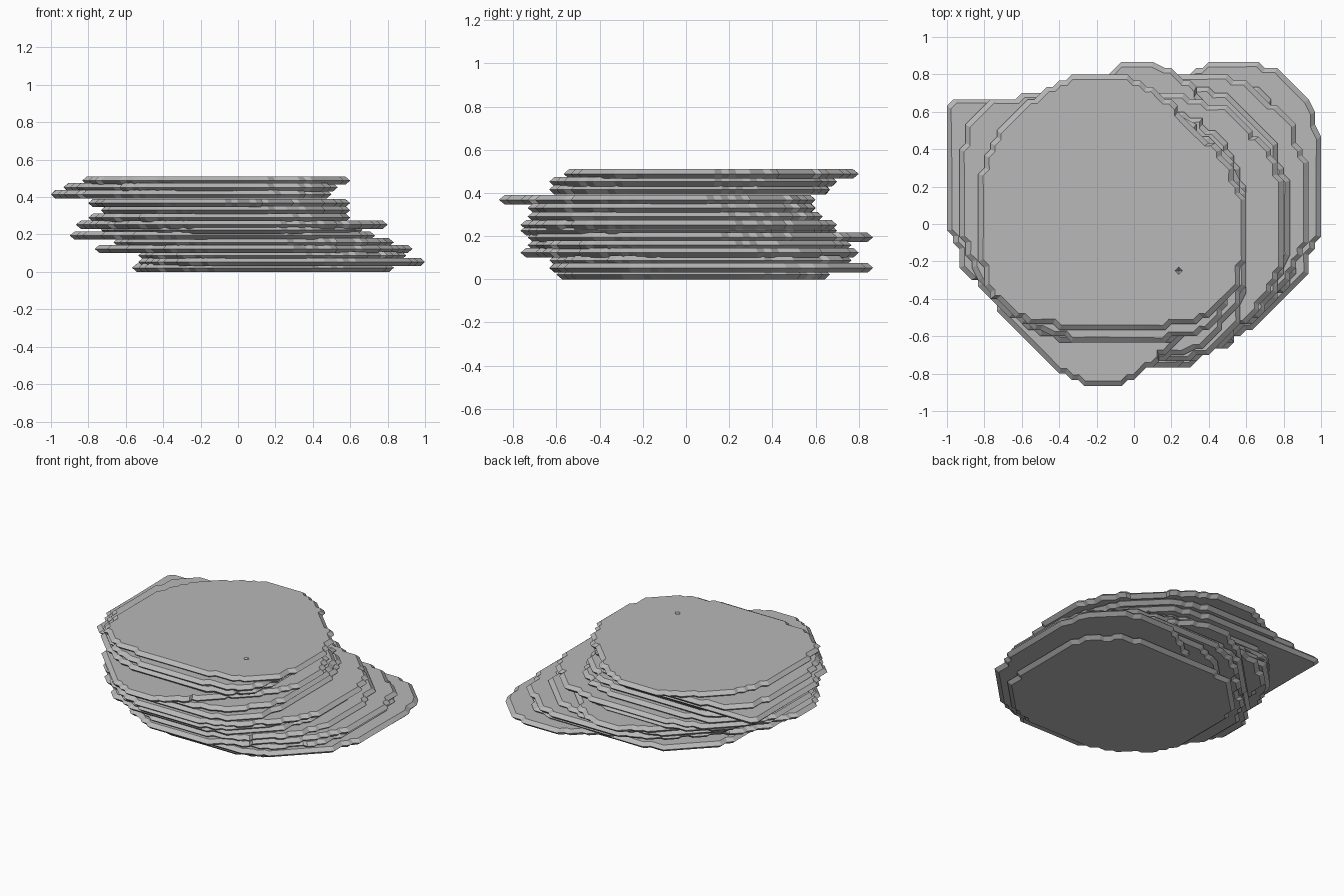
import bpy
import math
from mathutils import Vector

default_cube = bpy.data.objects.get("Cube")
if default_cube:
    bpy.data.objects.remove(default_cube, do_unlink=True)

GRID = 1 / 30          # step size of the jagged rims
HALF = 0.022           # half the thickness of a slab
CHAMFER = 0.028        # how far the flat faces sit inside the rim

# Stone colour
stone = bpy.data.materials.new("grey_stone")
stone.use_nodes = True
colour = (0.48, 0.48, 0.48, 1)
stone.diffuse_color = colour
shader = stone.node_tree.nodes["Principled BSDF"]
shader.inputs["Base Color"].default_value = colour
shader.inputs["Roughness"].default_value = 0.9

# Each slab: height of its rim, then its reach in hundredths toward
# E, NE, N, NW, W, SW, S, SE (diagonals measured as the sum of both axes)
SLABS = [
    (0.022, (84, 125, 68, 90, 58, 85, 60, 110)),
    (0.053, (100, 160, 86, 55, 52, 85, 65, 120)),
    (0.088, (90, 138, 78, 80, 52, 85, 62, 115)),
    (0.123, (92, 138, 81, 95, 78, 102, 77, 115)),
    (0.158, (82, 120, 76, 100, 66, 100, 73, 114)),
    (0.194, (72, 104, 86, 100, 90, 115, 75, 110)),
    (0.225, (68, 95, 70, 115, 75, 110, 77, 110)),
    (0.252, (80, 113, 69, 120, 85, 115, 77, 112)),
    (0.290, (60, 92, 63, 120, 80, 115, 74, 110)),
    (0.330, (60, 86, 61, 120, 75, 110, 72, 102)),
    (0.368, (60, 77, 60, 120, 80, 120, 86, 86)),
    (0.415, (50, 77, 67, 162, 100, 116, 64, 92)),
    (0.452, (52, 80, 70, 142, 93, 113, 62, 95)),
    (0.488, (59, 84, 79, 122, 83, 114, 55, 90)),
]


def corner_points(reach):
    """Meet neighbouring edges of the eight-sided outline."""
    points = []
    for i in range(8):
        lines = []
        for k in (i, (i + 1) % 8):
            angle = k * math.pi / 4
            lines.append((round(math.cos(angle)), round(math.sin(angle)),
                          reach[k] / 100))
        (a, b, p), (c, d, q) = lines
        det = a * d - b * c
        points.append(Vector(((p * d - b * q) / det, (a * q - p * c) / det)))
    return points


def soften(points):
    """Cut every corner once to round the outline."""
    result = []
    for i, here in enumerate(points):
        result.append(here.lerp(points[i - 1], 0.2))
        result.append(here.lerp(points[(i + 1) % len(points)], 0.2))
    return result


def stepped(points):
    """Walk the outline and snap it to the grid for a chipped rim."""
    result = []
    for i, here in enumerate(points):
        there = points[(i + 1) % len(points)]
        steps = max(1, round((there - here).length / (GRID * 1.2)))
        for s in range(steps):
            spot = here.lerp(there, s / steps)
            cell = (round(spot.x / GRID), round(spot.y / GRID))
            if cell not in result:
                result.append(cell)
    return [Vector(cell) * GRID for cell in result]


def make_object(name, verts, faces):
    mesh = bpy.data.meshes.new(name)
    mesh.from_pydata(verts, [], faces)
    mesh.materials.append(stone)
    mesh.update()
    obj = bpy.data.objects.new(name, mesh)
    bpy.context.collection.objects.link(obj)
    return obj


def make_slab(name, z, reach):
    """Slab with flat faces and a pointed rim around its middle."""
    rim = stepped(soften(corner_points(reach)))
    n = len(rim)
    centre = sum(rim, Vector((0, 0))) / n
    inner = [p - (p - centre).normalized() * CHAMFER for p in rim]
    verts = []
    for ring, height in ((inner, z - HALF), (rim, z), (inner, z + HALF)):
        verts += [(p.x, p.y, height) for p in ring]
    faces = [tuple(reversed(range(n))), tuple(range(2 * n, 3 * n))]
    for level in (0, n):
        for i in range(n):
            j = (i + 1) % n
            faces.append((level + i, level + j, level + n + j, level + n + i))
    return make_object(name, verts, faces)


# Stack of slabs
for number, (z, reach) in enumerate(SLABS, 1):
    top_slab = make_slab("stone_slab_" + str(number), z, reach)

# Small pointed pit in the top slab
bpy.ops.mesh.primitive_cone_add(vertices=4, radius1=0, radius2=0.04,
                                depth=0.04, location=(0.24, -0.25, 0.51))
cutter = bpy.context.object
cutter.name = "pit_cutter"
cutter.data.materials.append(stone)
cutter.hide_render = True
pit = top_slab.modifiers.new("pit", "BOOLEAN")
pit.object = cutter
pit.operation = "DIFFERENCE"
bpy.context.view_layer.objects.active = top_slab
bpy.ops.object.modifier_apply(modifier=pit.name)
bpy.data.objects.remove(cutter, do_unlink=True)
